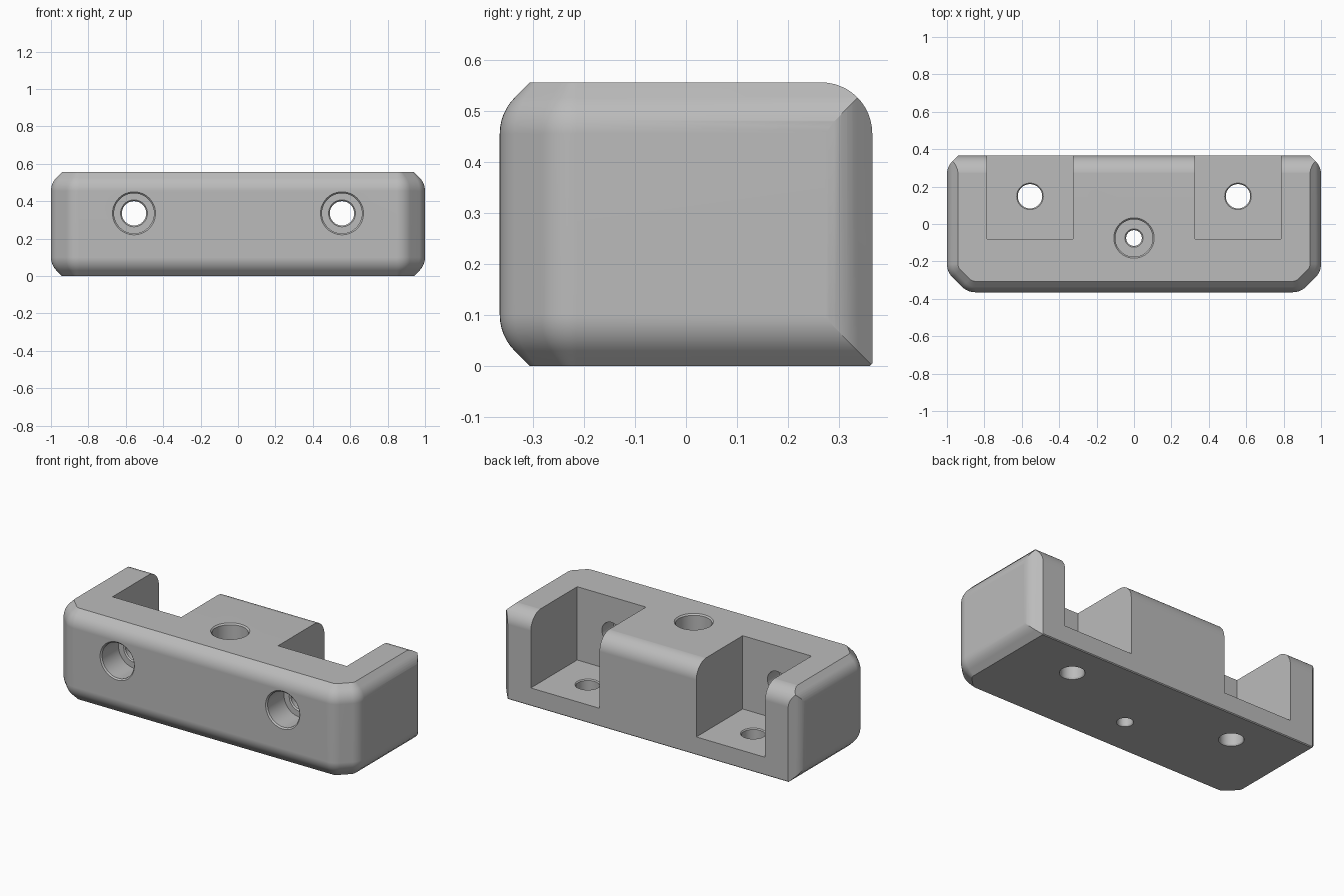
import bpy, bmesh
from math import cos, sin, pi, radians
from mathutils import Vector, Matrix

cube = bpy.data.objects.get("Cube")
if cube:
    bpy.data.objects.remove(cube, do_unlink=True)

HALF_Y, HEIGHT, R = 0.365, 0.555, 0.10   # body size and edge radius
FLOOR, WALL = 0.11, -0.08                # pocket floor and rear wall

grey = bpy.data.materials.new("mid grey")
grey.use_nodes = True
grey.diffuse_color = (0.5, 0.5, 0.5, 1)
grey.node_tree.nodes["Principled BSDF"].inputs["Base Color"].default_value = (0.5, 0.5, 0.5, 1)


def arc(cx, cy, r, start, end, steps=6):
    angles = [radians(start + (end - start) * i / steps) for i in range(steps + 1)]
    return [(cx + r * cos(a), cy + r * sin(a)) for a in angles]


def loft(name, rings):
    """Closed solid through rings with equal point counts."""
    bm = bmesh.new()
    loops = [[bm.verts.new(p) for p in ring] for ring in rings]
    n = len(loops[0])
    for a, b in zip(loops, loops[1:]):
        for i in range(n):
            j = (i + 1) % n
            bm.faces.new((a[i], a[j], b[j], b[i]))
    bm.faces.new(loops[0])
    bm.faces.new(loops[-1])
    bmesh.ops.recalc_face_normals(bm, faces=bm.faces)
    mesh = bpy.data.meshes.new(name)
    bm.to_mesh(mesh)
    bm.free()
    mesh.materials.append(grey)
    obj = bpy.data.objects.new(name, mesh)
    bpy.context.collection.objects.link(obj)
    return obj


def lathe(name, profile, origin, turn=Matrix()):
    """Round cutter from (radius, height) pairs."""
    rings = [[turn @ Vector((x, y, h)) + Vector(origin)
              for x, y in arc(0, 0, r, 0, 360, 48)[:-1]] for r, h in profile]
    return loft(name, rings)


def boolean(target, tool, operation):
    mod = target.modifiers.new(operation, "BOOLEAN")
    mod.operation, mod.object, mod.solver = operation, tool, "EXACT"
    bpy.context.view_layer.objects.active = target
    bpy.ops.object.modifier_apply(modifier=mod.name)
    bpy.data.objects.remove(tool, do_unlink=True)


# Body: plan outline swept up through a rounded edge that ends in a 45 degree slope
def outline(r, z):
    half = (arc(0.9, -0.214, r, 0, -45) + arc(0.849, R - HALF_Y, r, -45, -90))
    half = [(0.9 + r, 0.6)] + half
    full = half + [(-x, y) for x, y in reversed(half)]
    return [(x, y, z) for x, y in full]


end_r = R * (2 ** 0.5 - 1)
edge = [(end_r, 0)] + [(x, R + y) for x, y in arc(0, 0, R, -45, 0)]
levels = edge + [(r, HEIGHT - z) for r, z in reversed(edge)]
body = loft("bracket_body", [outline(r, z) for r, z in levels])

# Back: fully rounded top edge
side = [(-0.7, -0.1), (0.36, -0.1), (0.36, 0), (HALF_Y, 0.005)]
side += arc(HALF_Y - R, HEIGHT - R + 0.0005, R, 0, 90, 12) + [(-0.7, HEIGHT + 0.0005)]
boolean(body, loft("back_trim", [[(x, y, z) for y, z in side] for x in (-1.2, 1.2)]), "INTERSECT")

# Back: rounded upright edges ending in a 45 degree slope
half = [(1.0005, -0.7)] + arc(0.9005, HALF_Y - R, R, 0, 45)
x, y = half[-1]
half.append((x - 0.08, y + 0.08))
plan = half + [(-x, y) for x, y in reversed(half)]
boolean(body, loft("corner_trim", [[(x, y, z) for x, y in plan] for z in (-0.2, 0.8)]), "INTERSECT")

# Pockets with floor holes and counterbored front holes
to_back = Matrix.Rotation(-pi / 2, 4, "X")
for s in (-1, 1):
    box = [(s * 0.325, WALL), (s * 0.787, WALL), (s * 0.787, 0.6), (s * 0.325, 0.6)]
    boolean(body, loft("pocket", [[(x, y, z) for x, y in box] for z in (FLOOR, 0.8)]), "DIFFERENCE")
    boolean(body, lathe("floor_hole", [
        (0.075, -0.01), (0.065, 0.008), (0.065, FLOOR - 0.006), (0.075, FLOOR + 0.004)],
        (s * 0.556, 0.148, 0)), "DIFFERENCE")
    boolean(body, lathe("front_hole", [
        (0.125, -0.01), (0.107, 0.008), (0.107, 0.165), (0.072, 0.165),
        (0.065, 0.172), (0.065, 0.4)],
        (s * 0.556, -HALF_Y, 0.335), to_back), "DIFFERENCE")

# Centre counterbored hole
boolean(body, lathe("centre_hole", [
    (0.052, -0.01), (0.042, 0.008), (0.042, FLOOR - 0.007), (0.049, FLOOR),
    (0.1, FLOOR), (0.1, HEIGHT - 0.008), (0.118, HEIGHT + 0.01)],
    (0, -0.075, 0)), "DIFFERENCE")

# Smooth rounded edges, crisp corners
bpy.ops.object.select_all(action="DESELECT")
body.select_set(True)
bpy.context.view_layer.objects.active = body
bpy.ops.object.shade_smooth_by_angle(angle=radians(20))
weighted = body.modifiers.new("weighted_normals", "WEIGHTED_NORMAL")
weighted.keep_sharp = True
